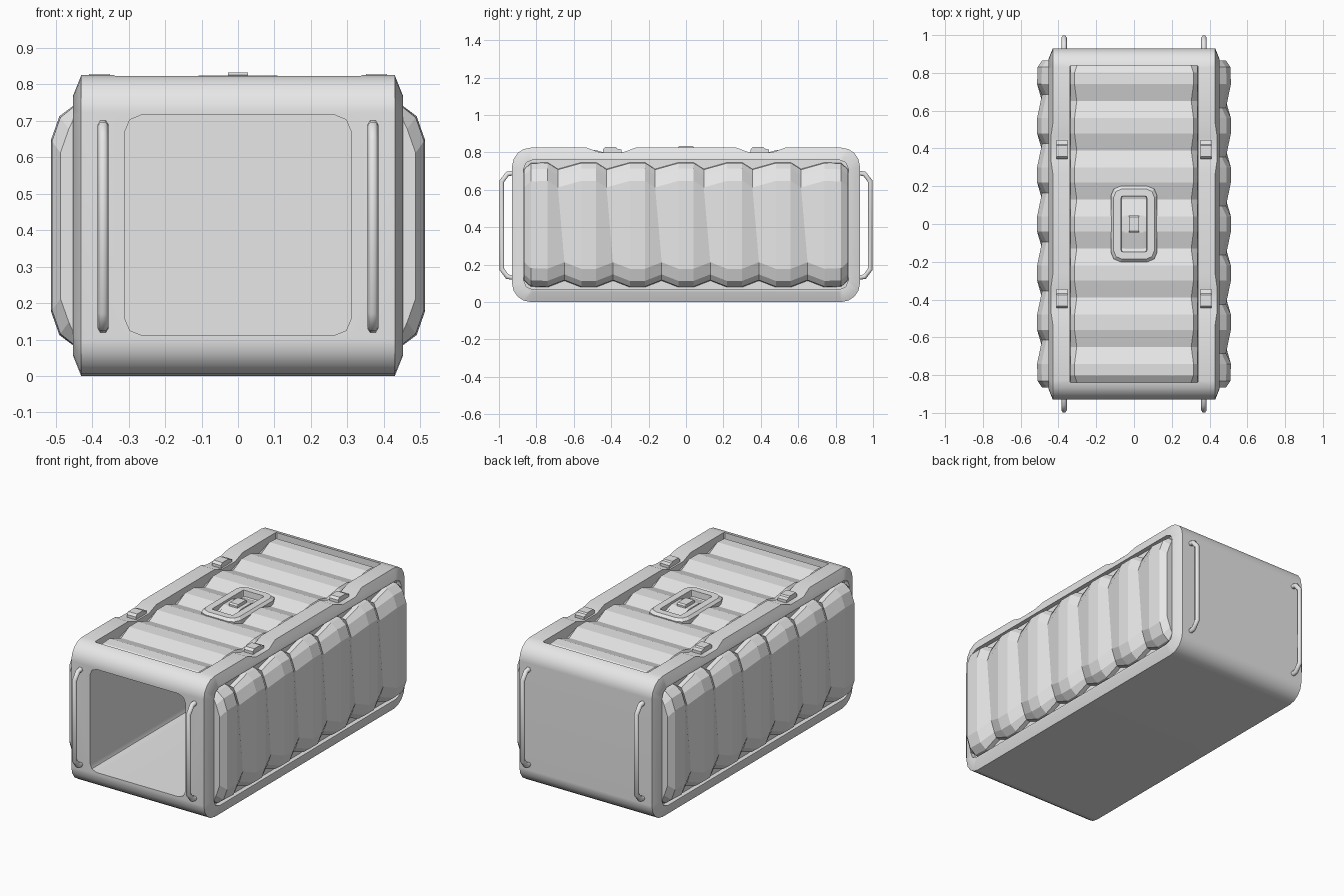
import bpy, bmesh, math

cube = bpy.data.objects.get("Cube")
if cube:
    bpy.data.objects.remove(cube, do_unlink=True)

grey = bpy.data.materials.new("plain_grey")
grey.use_nodes = True
grey.diffuse_color = (0.8, 0.8, 0.8, 1)
grey.node_tree.nodes["Principled BSDF"].inputs["Base Color"].default_value = (0.8, 0.8, 0.8, 1)


def activate(ob):
    bpy.ops.object.select_all(action='DESELECT')
    ob.select_set(True)
    bpy.context.view_layer.objects.active = ob


def loft(name, rings):
    """Solid through a list of equal-length rings, capped at both ends."""
    bm = bmesh.new()
    loops = [[bm.verts.new(p) for p in ring] for ring in rings]
    for a, b in zip(loops, loops[1:]):
        for i in range(len(a)):
            j = (i + 1) % len(a)
            bm.faces.new((a[i], a[j], b[j], b[i]))
    bm.faces.new(loops[0])
    bm.faces.new(loops[-1])
    bmesh.ops.recalc_face_normals(bm, faces=bm.faces[:])
    me = bpy.data.meshes.new(name)
    bm.to_mesh(me)
    bm.free()
    me.materials.append(grey)
    ob = bpy.data.objects.new(name, me)
    bpy.context.collection.objects.link(ob)
    return ob


def place(u, v, d, axis):
    return {'X': (d, u, v), 'Y': (u, d, v), 'Z': (u, v, d)}[axis]


def prism(name, pts, axis, a, b):
    return loft(name, [[place(u, v, d, axis) for u, v in pts] for d in (a, b)])


def rounded(hu, hv, r, cu=0, cv=0, steps=1):
    """Rectangle outline with corners cut or rounded by r."""
    pts = []
    for k, (su, sv) in enumerate(((1, 1), (-1, 1), (-1, -1), (1, -1))):
        for s in range(steps + 1):
            a = math.pi / 2 * (k + s / steps)
            pts.append((cu + su * (hu - r) + r * math.cos(a),
                        cv + sv * (hv - r) + r * math.sin(a)))
    return pts


# Shell: rounded end profile, narrowing along both side edges
MID = 0.4125
outer = rounded(0.93, MID, 0.1, 0, MID, 4)
inner = rounded(0.875, MID - 0.055, 0.06, 0, MID, 4)
shell = loft("shell", [[place(u, v, x, 'X') for u, v in ring] for x, ring in
                       ((-0.452, inner), (-0.43, outer), (0.43, outer), (0.452, inner))])

# Cutters: front opening, roof channel, side recesses, rail notches
cutters = [
    prism("opening_cutter", rounded(0.31, 0.302, 0.045, 0, 0.414, 2), 'Y', -1.1, 0.87),
    prism("roof_cutter", rounded(0.34, 0.84, 0.005), 'Z', 0.755, 0.9),
]
for s in (-1, 1):
    cutters.append(prism("side_cutter", rounded(0.868, 0.347, 0.05, 0, 0.4135, 2),
                         'X', s * 0.425, s * 0.6))
    for c in (-0.4, 0.4):
        notch = [(c - 0.157, 0.835), (c - 0.06, 0.799), (c + 0.06, 0.799), (c + 0.157, 0.835)]
        cutters.append(prism("notch_cutter", notch, 'X', s * 0.33, s * 0.5))
activate(shell)
for cutter in cutters:
    cutter.hide_render = True
    mod = shell.modifiers.new("cut", 'BOOLEAN')
    mod.operation = 'DIFFERENCE'
    mod.solver = 'EXACT'
    mod.object = cutter
    bpy.ops.object.modifier_apply(modifier=mod.name)
    bpy.data.objects.remove(cutter, do_unlink=True)
bpy.ops.object.shade_smooth_by_angle(angle=math.radians(25))
shell.modifiers.new("even_normals", 'WEIGHTED_NORMAL').keep_sharp = True


def ridge_columns(end):
    """Positions along y with how deep each one sits (1 = groove)."""
    cols = [(-end, 1.0), (-end + 0.035, 0.1)]
    for k in range(6):
        c = -0.65 + 0.26 * k
        cols += [(c - 0.09, 0.0), (c, 1.0), (c + 0.09, 0.0)]
    return cols + [(end - 0.035, 0.1), (end, 1.0)]


# Ridged side panels, the grooves leaning slightly
half = [(0.415, 0.335), (0.45, 0.33), (0.49, 0.3), (0.513, 0.235)]
section = [(x, z, 1) for x, z in half] + [(x, -z, -1) for x, z in reversed(half)]
for name, turn in (("left_side_panel", 0), ("right_side_panel", math.pi)):
    rings = []
    for y, w in ridge_columns(0.865):
        ring = []
        for x, z, s in section:
            lean = 0.035 * w if s > 0 and abs(y) < 0.8 else 0
            out = x - 0.026 * w if x > 0.46 else x
            ring.append((out, y - lean, MID + z - s * 0.035 * w))
        rings.append(ring)
    loft(name, rings).rotation_euler.z = turn

# Ridged roof panel inside the channel
half = [(0.338, 0.755), (0.336, 0.785), (0.315, 0.812)]
rings = []
for y, w in ridge_columns(0.838):
    right = [(x - 0.012 * w * (z > 0.8), y, z - 0.028 * w * (z > 0.76)) for x, z in half]
    rings.append(right + [(-x, yy, z) for x, yy, z in reversed(right)])
loft("roof_panel", rings)

# Clips in the rail notches
for sx in (-1, 1):
    for sy in (-1, 1):
        x, y = sx * 0.38, sy * 0.395
        side = [(y - 0.05, 0.79), (y - 0.05, 0.815), (y - 0.038, 0.828), (y + 0.02, 0.828),
                (y + 0.026, 0.82), (y + 0.05, 0.815), (y + 0.05, 0.79)]
        prism("rail_clip", side, 'X', x - 0.029, x + 0.029)

# Roof latch: dished plate with a raised pull in the middle
layers = [(0.122, 0.2, 0.05, 0.76), (0.122, 0.2, 0.05, 0.81), (0.108, 0.186, 0.045, 0.824),
          (0.068, 0.147, 0.008, 0.824), (0.066, 0.145, 0.008, 0.785)]
loft("latch_plate", [[(u, v, z) for u, v in rounded(hu, hv, r, 0, 0, 2)]
                     for hu, hv, r, z in layers])
prism("latch_pull", [(-0.13, 0.78), (-0.13, 0.79), (-0.045, 0.815), (0.045, 0.815),
                     (0.13, 0.79), (0.13, 0.78)], 'X', -0.05, 0.05)
prism("latch_grip", [(-0.045, 0.78), (-0.045, 0.826), (-0.036, 0.833), (0.036, 0.833),
                     (0.045, 0.826), (0.045, 0.78)], 'X', -0.027, 0.027)

# Grab handles on both ends
for sx in (-1, 1):
    for sy in (-1, 1):
        path = [(0.915, 0.13), (0.955, 0.135), (0.985, 0.175),
                (0.985, 0.645), (0.955, 0.685), (0.915, 0.69)]
        cu = bpy.data.curves.new("grab_handle", 'CURVE')
        cu.dimensions = '3D'
        cu.bevel_depth = 0.015
        cu.bevel_resolution = 1
        cu.use_fill_caps = True
        spline = cu.splines.new('POLY')
        spline.points.add(len(path) - 1)
        for p, (y, z) in zip(spline.points, path):
            p.co = (sx * 0.37, sy * y, z, 1)
        cu.materials.append(grey)
        handle = bpy.data.objects.new("grab_handle", cu)
        bpy.context.collection.objects.link(handle)
        activate(handle)
        bpy.ops.object.convert(target='MESH')
        bpy.ops.object.shade_smooth_by_angle(angle=math.radians(65))
